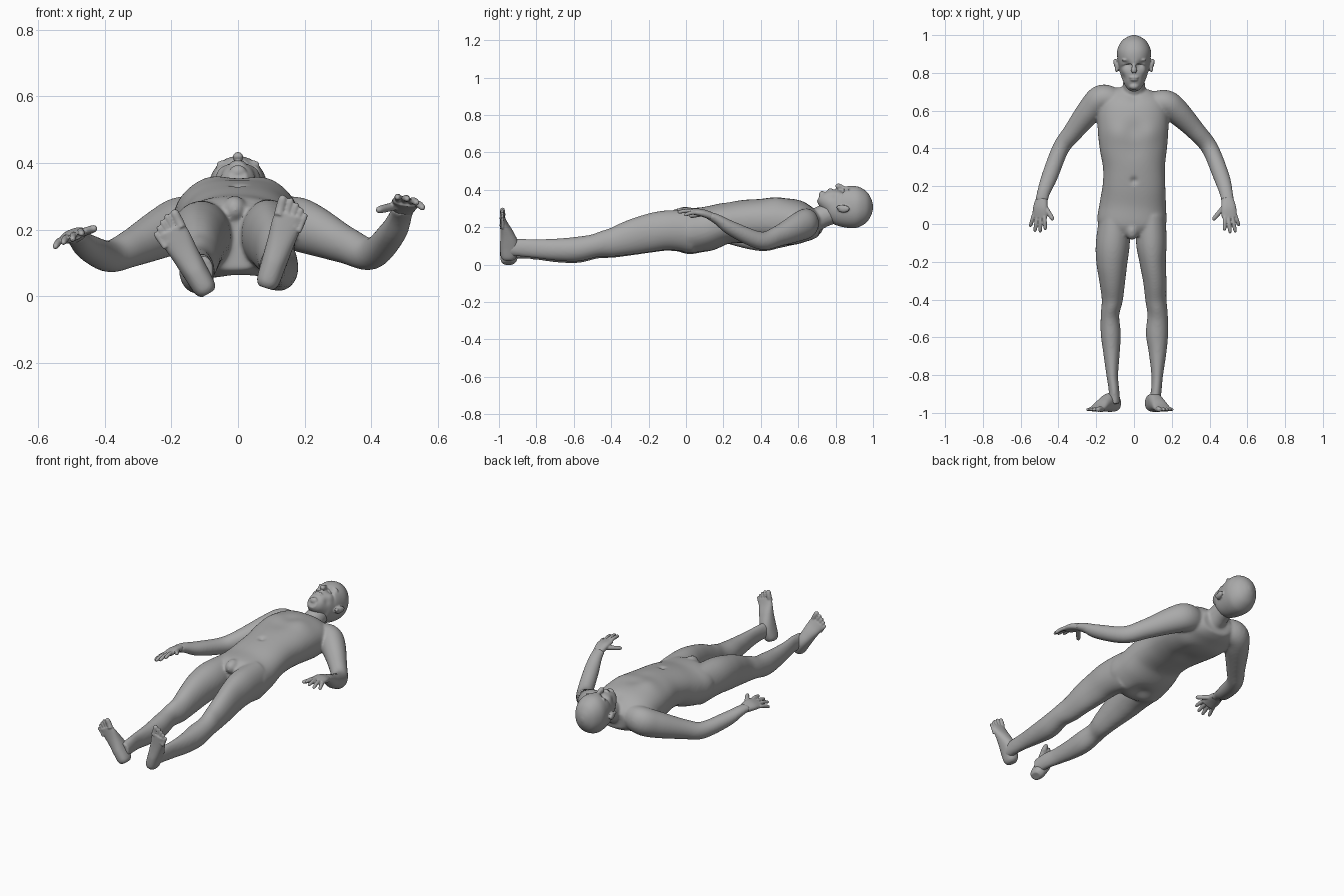
import bpy, bmesh, math
from mathutils import Vector, Matrix

skin_mat = bpy.data.materials.new("plain grey")
skin_mat.diffuse_color = (0.40, 0.40, 0.40, 1)


def spline(a, b, c, d, t):
    """Catmull-Rom blend of four stations."""
    return [0.5 * (2 * q + (r - p) * t + (2 * p - 5 * q + 4 * r - s) * t * t
                   + (3 * q - p - 3 * r + s) * t ** 3) for p, q, r, s in zip(a, b, c, d)]


def loft(bm, stations, up=(0, 0, 1), power=2.0, sub=6, seg=32):
    """Tube through stations (x, y, z, half width, half height)."""
    up, n = Vector(up), len(stations)
    path = []
    for i in range(n - 1):
        four = [stations[min(max(k, 0), n - 1)] for k in range(i - 1, i + 3)]
        path += [spline(*four, j / sub) for j in range(sub)]
    path.append(stations[-1])
    rings = []
    for i, p in enumerate(path):
        a, b = path[max(i - 1, 0)], path[min(i + 1, len(path) - 1)]
        tan = (Vector(b[:3]) - Vector(a[:3])).normalized()
        side = tan.cross(up).normalized()
        rise = side.cross(tan)
        ring = []
        for k in range(seg):
            c, s = math.cos(math.tau * k / seg), math.sin(math.tau * k / seg)
            c, s = [math.copysign(abs(v) ** (2 / power), v) for v in (c, s)]
            ring.append(bm.verts.new(Vector(p[:3]) + side * c * p[3] + rise * s * p[4]))
        rings.append(ring)
    for r, q in zip(rings, rings[1:]):
        for k in range(seg):
            bm.faces.new((r[k], r[(k + 1) % seg], q[(k + 1) % seg], q[k]))
    bm.faces.new(rings[0][::-1])
    bm.faces.new(rings[-1])


def ball(bm, loc, size, rot=0):
    m = Matrix.Translation(loc) @ Matrix.Rotation(rot, 4, 'Z') @ Matrix.Diagonal((*size, 1))
    bmesh.ops.create_uvsphere(bm, u_segments=24, v_segments=16, radius=1, matrix=m)


def digit(bm, base, tip, r, bend=(0, 0, 0)):
    """Finger or toe with a rounded tip."""
    a, b, k = Vector(base), Vector(tip), Vector(bend)
    prof = ((0, 1), (0.4, 1), (0.8, 0.92), (0.95, 0.65), (1, 0.2))
    up = (0, 1, 0) if abs((b - a).z) > abs((b - a).y) else (0, 0, 1)
    loft(bm, [(*(a.lerp(b, t) + k * 4 * t * (1 - t)), r * f, r * f) for t, f in prof], up, sub=4, seg=16)


def push(verts, centre, radius, move):
    """Soft sculpting nudge."""
    c, m = Vector(centre), Vector(move)
    for v in verts:
        v.co += m * math.exp(-(v.co - c).length_squared / radius ** 2)


def finish(name, bm, voxel, smooth, nudges=()):
    """Fuse overlapping volumes into one smooth skin."""
    bmesh.ops.recalc_face_normals(bm, faces=bm.faces)
    me = bpy.data.meshes.new(name)
    bm.to_mesh(me)
    bm.free()
    ob = bpy.data.objects.new(name, me)
    bpy.context.collection.objects.link(ob)
    rm = ob.modifiers.new("fuse", 'REMESH')
    rm.mode, rm.voxel_size = 'VOXEL', voxel
    sm = ob.modifiers.new("soften", 'SMOOTH')
    sm.factor, sm.iterations = 0.5, smooth
    dg = bpy.context.evaluated_depsgraph_get()
    new = bpy.data.meshes.new_from_object(ob.evaluated_get(dg))
    ob.modifiers.clear()
    ob.data = new
    for n in nudges:
        push(new.vertices, *n)
    new.materials.clear()
    new.materials.append(skin_mat)
    new.polygons.foreach_set("use_smooth", [True] * len(new.polygons))
    new.update()


# ---- torso, neck, limbs ----
bm = bmesh.new()
loft(bm, [(-.012, -.06, .175, .12, .095), (-.012, 0, .177, .180, .120), (-.006, .1, .188, .176, .120),
          (0, .2, .218, .166, .110), (0, .3, .23, .164, .114), (-.003, .4, .235, .178, .121),
          (-.005, .5, .232, .187, .127), (-.005, .6, .225, .186, .118), (-.003, .67, .215, .165, .088),
          (0, .715, .21, .09, .06)], power=2.25, seg=48)
loft(bm, [(0, .6, .21, .09, .07), (0, .68, .235, .064, .064), (0, .74, .262, .058, .06),
          (0, .81, .285, .055, .06)])
ball(bm, (-.01, -.035, .262), (.036, .05, .04))
# left leg, right leg
loft(bm, [(-.10, .04, .175, .083, .11), (-.112, -.1, .18, .09, .106), (-.117, -.2, .165, .083, .102),
          (-.115, -.3, .14, .069, .092), (-.115, -.4, .11, .056, .075), (-.127, -.48, .094, .049, .062),
          (-.123, -.58, .075, .053, .066), (-.119, -.68, .071, .044, .060), (-.115, -.8, .077, .031, .051),
          (-.106, -.88, .08, .028, .048), (-.104, -.95, .075, .032, .045)])
loft(bm, [(.088, .04, .18, .08, .11), (.092, -.1, .184, .081, .106), (.099, -.2, .168, .070, .102),
          (.11, -.3, .144, .062, .092), (.116, -.4, .116, .056, .075), (.125, -.48, .102, .054, .062),
          (.122, -.58, .083, .059, .066), (.125, -.68, .080, .047, .060), (.123, -.8, .085, .031, .051),
          (.118, -.88, .09, .028, .048), (.108, -.95, .09, .032, .045)])
# left arm, right arm
loft(bm, [(-.09, .65, .225, .06, .07), (-.165, .665, .22, .074, .08), (-.225, .61, .192, .07, .076),
          (-.325, .485, .142, .052, .056), (-.388, .40, .12, .045, .048), (-.447, .25, .145, .043, .04),
          (-.478, .17, .172, .035, .028), (-.49, .12, .182, .033, .021)])
loft(bm, [(.09, .635, .225, .06, .07), (.165, .64, .22, .07, .08), (.222, .60, .2, .068, .076),
          (.325, .495, .153, .051, .056), (.402, .40, .128, .045, .048), (.463, .25, .19, .043, .04),
          (.487, .17, .24, .036, .028), (.496, .12, .264, .034, .021)])
body_nudges = [((0, .50, .36), .05, (0, 0, -.008)), ((0, .23, .33), .018, (0, 0, -.012)),
               ((0, .40, .36), .06, (0, 0, -.006)), ((0, .05, .06), .05, (0, 0, .02)),
               ((0, .45, .10), .06, (0, 0, .012)), ((0, .66, .30), .03, (0, 0, -.008))]
for s in (-1, 1):
    body_nudges += [((s * .09, .48, .34), .06, (0, 0, .008)), ((s * .09, .03, .06), .06, (0, 0, -.008)),
                    ((s * .12, -.45, .16), .04, (0, 0, .006)), ((s * .11, .57, .11), .06, (0, 0, -.008))]
finish("body", bm, .007, 10, body_nudges)

# ---- head with face ----
bm = bmesh.new()
loft(bm, [(0, .712, .362, .026, .024), (0, .735, .35, .047, .046), (0, .78, .333, .066, .076),
          (0, .82, .312, .077, .101), (0, .87, .308, .087, .112), (0, .92, .308, .089, .109),
          (0, .965, .308, .068, .083), (0, .99, .308, .036, .045), (0, 1.0, .308, .008, .01)],
     power=2.15, seg=48)
loft(bm, [(0, .858, .398, .009, .012), (0, .835, .411, .011, .014), (0, .812, .418, .016, .016),
          (0, .802, .413, .012, .008)], sub=4, seg=16)                      # nose
ball(bm, (0, .776, .396), (.026, .007, .014))                               # upper lip
ball(bm, (0, .763, .392), (.022, .007, .014))                               # lower lip
ball(bm, (0, .728, .372), (.026, .018, .022))                               # chin
for s in (-1, 1):
    ball(bm, (s * .032, .868, .396), (.034, .009, .016))                    # brow
    ball(bm, (s * .093, .842, .298), (.013, .034, .02), s * -.3)            # ear
    ball(bm, (s * .092, .818, .306), (.009, .014, .011))                    # ear lobe
face = []
for s in (-1, 1):
    face += [((s * .034, .848, .40), .018, (0, 0, -.014)), ((s * .05, .815, .37), .022, (s * .003, 0, .006)),
             ((s * .05, .778, .36), .02, (-s * .005, 0, -.004))]
finish("head", bm, .0045, 4, face)

# ---- hands: wrist, knuckle row, finger tips ----
def hand(name, wrist, palm, knuckle, up, digits, thumb):
    bm = bmesh.new()
    loft(bm, [(*wrist, .031, .02), (*palm, .04, .019), (*knuckle, .041, .014)], up, 2.4, seg=24)
    for base, tip in digits:
        digit(bm, base, tip, .0105, (0, 0, .005))
    digit(bm, *thumb, .0125)
    finish(name, bm, .0035, 2)


hand("left_hand", (-.488, .135, .18), (-.496, .085, .183), (-.499, .035, .178), (-.4, 0, 1),
     [((-.53, .05, .168), (-.55, -.015, .145)), ((-.513, .035, .176), (-.525, -.042, .158)),
      ((-.493, .035, .184), (-.497, -.045, .168)), ((-.474, .042, .192), (-.469, -.032, .185))],
     ((-.47, .09, .19), (-.427, .02, .205)))
hand("right_hand", (.495, .135, .26), (.501, .085, .277), (.505, .035, .284), (.15, 0, 1),
     [((.535, .05, .277), (.556, -.01, .262)), ((.52, .035, .285), (.538, -.045, .278)),
      ((.5, .035, .289), (.509, -.05, .29)), ((.481, .042, .29), (.479, -.036, .295))],
     ((.475, .09, .272), (.417, .02, .258)))


# ---- feet: sole faces -y, toes point up and outward ----
def foot(name, heel, direction, inner, length):
    bm = bmesh.new()
    h, d, q = Vector(heel), Vector(direction).normalized(), Vector(inner).normalized()
    shape = ((-.02, -.948, .022, .028), (.0, -.948, .034, .043), (.06, -.945, .038, .05),
             (.12, -.957, .041, .036), (.17, -.972, .045, .021), (.205, -.981, .044, .013))
    pts = [h + d * t * length for t, *_ in shape]
    loft(bm, [(p.x, y, p.z, w, k) for p, (_, y, w, k) in zip(pts, shape)], (0, 1, 0), 2.3)
    for i, (off, reach, r) in enumerate(((.031, .25, .0145), (.009, .25, .0105), (-.009, .242, .010),
                                         (-.025, .232, .0095), (-.04, .22, .009))):
        a = h + d * (.19 - .007 * i) * length + q * off
        b = h + d * reach * length + q * off * 1.15
        digit(bm, (a.x, -.983, a.z), (b.x, -.985, b.z), r, (0, .004, 0))
    finish(name, bm, .004, 3)


foot("left_foot", (-.1, 0, .025), (-.5, 0, .86), (.86, 0, .5), 1.0)
foot("right_foot", (.09, 0, .045), (.31, 0, .95), (-.95, 0, .31), 1.04)
